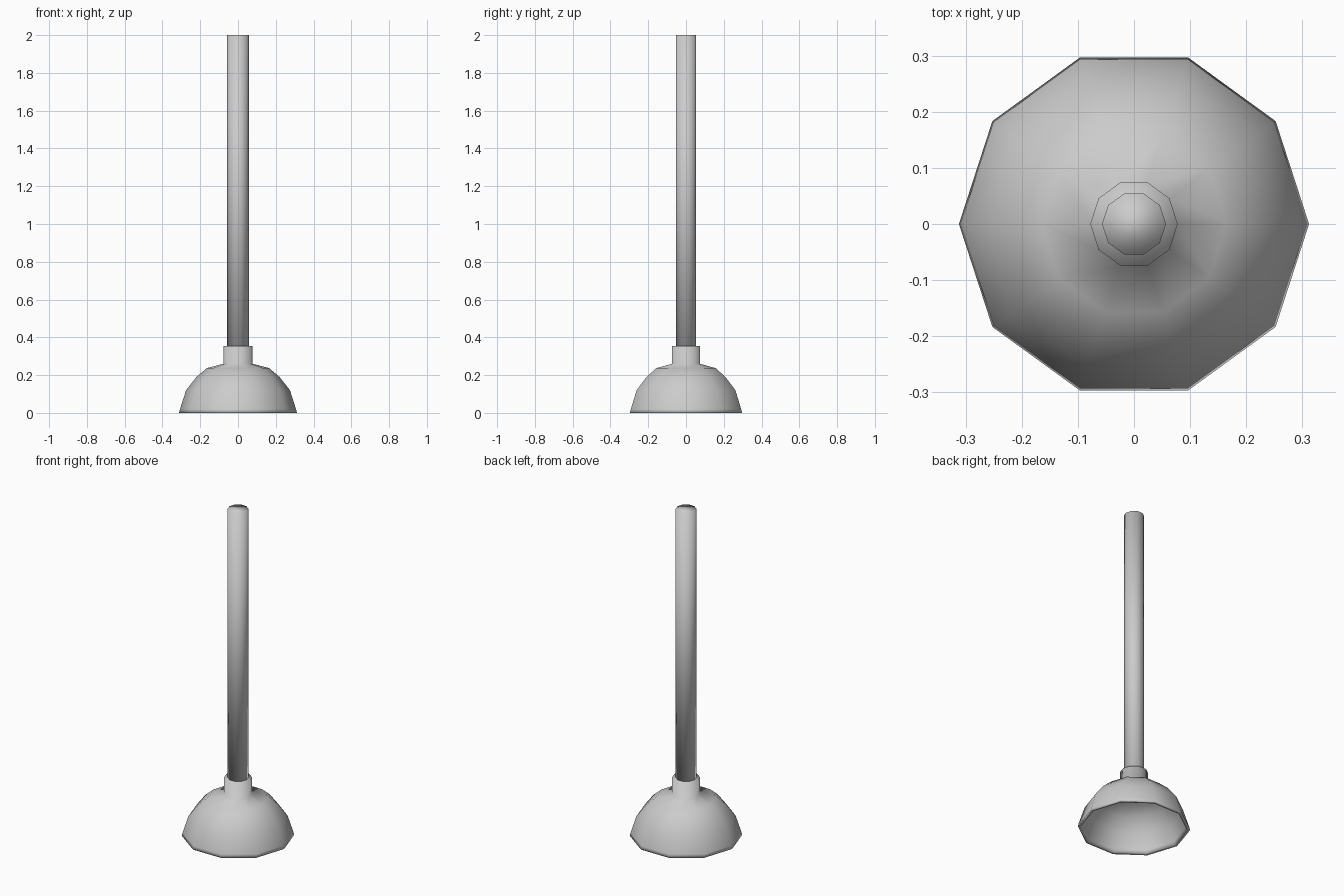
import bpy
import bmesh
from math import cos, sin, tau

cube = bpy.data.objects.get("Cube")
if cube:
    bpy.data.objects.remove(cube, do_unlink=True)

SIDES = 10

grey = bpy.data.materials.new("light grey")
grey.use_nodes = True
colour = (0.6, 0.6, 0.6, 1)
grey.diffuse_color = colour
grey.node_tree.nodes["Principled BSDF"].inputs["Base Color"].default_value = colour


def lathe(name, profile, cap_ends=True, closed=False):
    """Turn a (radius, height) profile into a ten-sided smooth solid."""
    bm = bmesh.new()
    rings = [[bm.verts.new((r * cos(tau * i / SIDES), r * sin(tau * i / SIDES), z))
              for i in range(SIDES)] for r, z in profile]
    pairs = list(zip(rings, rings[1:]))
    if closed:
        pairs.append((rings[-1], rings[0]))
    for low, high in pairs:
        for i in range(SIDES):
            j = (i + 1) % SIDES
            bm.faces.new((low[i], low[j], high[j], high[i]))
    if cap_ends:
        bm.faces.new(rings[0][::-1])
        bm.faces.new(rings[-1])
    bmesh.ops.recalc_face_normals(bm, faces=bm.faces)
    for face in bm.faces:
        face.smooth = True
    mesh = bpy.data.meshes.new(name)
    bm.to_mesh(mesh)
    bm.free()
    mesh.materials.append(grey)
    obj = bpy.data.objects.new(name, mesh)
    bpy.context.collection.objects.link(obj)
    return obj


# Hollow cup: inside from crown to rim, then outside up to the collar
inside = [(0.15, 0.22), (0.205, 0.185), (0.26, 0.11), (0.29, 0.02), (0.295, 0)]
outside = [(0.312, 0), (0.307, 0.02), (0.275, 0.12), (0.22, 0.19),
           (0.165, 0.237), (0.078, 0.26), (0.078, 0.355)]
lathe("rubber_cup", [(0.057, 0.24)] + inside + outside)

# Straight wooden handle, seated in the collar
lathe("handle", [(0.057, 0.24), (0.057, 2)])
